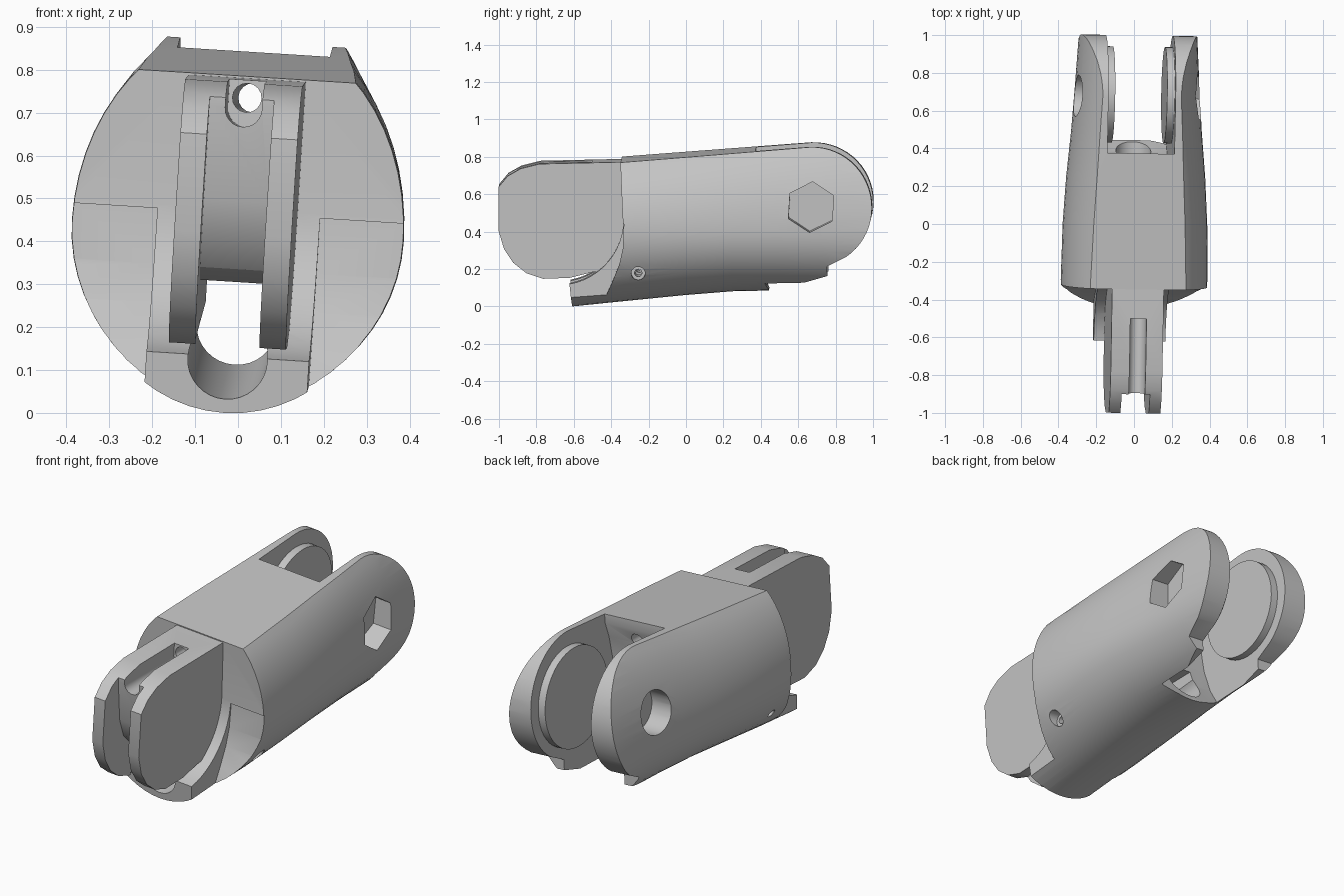
import bpy, bmesh, math
from mathutils import Matrix, Vector

if "Cube" in bpy.data.objects:
    bpy.data.objects.remove(bpy.data.objects["Cube"])

grey = bpy.data.materials.new("plain_grey")
grey.use_nodes = True
grey.diffuse_color = (0.56, 0.56, 0.56, 1)
grey.node_tree.nodes["Principled BSDF"].inputs["Base Color"].default_value = (0.56, 0.56, 0.56, 1)


def finish(bm, name):
    bm.normal_update()
    bmesh.ops.recalc_face_normals(bm, faces=bm.faces[:])
    bm.normal_update()
    if bm.calc_volume(signed=True) < 0:
        bmesh.ops.reverse_faces(bm, faces=bm.faces[:])
    mesh = bpy.data.meshes.new(name)
    bm.to_mesh(mesh)
    bm.free()
    mesh.materials.append(grey)
    obj = bpy.data.objects.new(name, mesh)
    bpy.context.collection.objects.link(obj)
    return obj


def loft(name, rings):
    bm = bmesh.new()
    loops = [[bm.verts.new(p) for p in ring] for ring in rings]
    n = len(loops[0])
    for a, b in zip(loops, loops[1:]):
        for i in range(n):
            bm.faces.new((a[i], a[(i + 1) % n], b[(i + 1) % n], b[i]))
    bm.faces.new(loops[0][::-1])
    bm.faces.new(loops[-1])
    return finish(bm, name)


def plate(name, profile, x0, x1):
    """Side profile (y, z) extruded across x."""
    return loft(name, [[(x, y, z) for y, z in profile] for x in (x0, x1)])


def rod(name, start, end, radius, sides=32):
    a, b = Vector(start), Vector(end)
    turn = (b - a).to_track_quat('Z', 'Y').to_matrix().to_4x4()
    bm = bmesh.new()
    bmesh.ops.create_cone(bm, cap_ends=True, segments=sides, radius1=radius, radius2=radius,
                          depth=(b - a).length, matrix=Matrix.Translation((a + b) / 2) @ turn)
    return finish(bm, name)


def arc(cy, cz, r, a0, a1, n):
    steps = [math.radians(a0 + (a1 - a0) * i / n) for i in range(n + 1)]
    return [(cy + r * math.cos(t), cz + r * math.sin(t)) for t in steps]


def combine(target, tool, operation):
    mod = target.modifiers.new(operation, 'BOOLEAN')
    mod.operation, mod.object, mod.solver = operation, tool, 'EXACT'
    bpy.context.view_layer.update()
    graph = bpy.context.evaluated_depsgraph_get()
    result = bpy.data.meshes.new_from_object(target.evaluated_get(graph))
    target.modifiers.clear()
    if result.polygons:
        target.data = result
    bpy.data.objects.remove(tool)


# Main body: egg-shaped tapered tube, wider at the front
stations = [(-0.64, 0.37, 0.0, 0.9), (-0.3, 0.388, 0.035, 0.91), (0.0, 0.383, 0.065, 0.93),
            (0.25, 0.368, 0.085, 0.95), (0.5, 0.345, 0.09, 0.98), (0.75, 0.328, 0.09, 1.0),
            (1.05, 0.31, 0.1, 1.0)]
rings = []
for y, half, low, high in stations:
    ring = []
    for i in range(56):
        t = math.tau * i / 56
        s = math.sin(t)
        ring.append((half * math.cos(t), y, 0.43 + s * (high - 0.43 if s > 0 else 0.43 - low)))
    rings.append(ring)
body = loft("finger_segment", rings)

# Side outline: flat top, rounded rear lobes, curved stop lip at the front
side = ([(-0.345, 0.79)] + arc(0.68, 0.55, 0.32, 92, -55, 24) +
        [(0.76, 0.235), (0.76, 0.18), (0.53, 0.11), (0.45, 0.05), (0.45, -0.1), (-0.595, -0.1)] +
        arc(-0.68, 0.48, 0.35, -80, 0, 12))
combine(body, plate("side_outline", side, -1, 1), 'INTERSECT')

# Trim the cheeks back beside the lip
trim = [(-1, -0.2), (-0.43, -0.2), (-0.42, 0.08), (-0.385, 0.16), (-0.35, 0.25), (-0.33, 0.34),
        (-0.325, 0.47), (-1, 0.47)]
for s in (-1, 1):
    combine(body, plate("cheek_trim", trim, s * 0.19, s * 0.8), 'DIFFERENCE')

# Front hinge tongue
tongue = [(-0.2, 0.79), (-0.345, 0.785), (-0.78, 0.775), (-0.88, 0.75), (-0.95, 0.71), (-1, 0.65),
          (-1, 0.42), (-0.97, 0.32), (-0.92, 0.245), (-0.85, 0.19), (-0.76, 0.16), (-0.62, 0.165),
          (-0.5, 0.195), (-0.2, 0.22)]
combine(body, plate("tongue", tongue, -0.137, 0.137), 'UNION')

# Gap between prongs, continuing as a tunnel to the rear
gap = [(-1.1, 0.95), (-0.91, 0.95), (-0.9, 0.72), (-0.87, 0.5), (-0.83, 0.4), (-0.77, 0.34),
       (-0.65, 0.31), (0.7, 0.31), (0.7, 0.21), (-0.5, 0.13), (-1.1, 0.13)]
combine(body, plate("prong_gap", gap, -0.075, 0.075), 'DIFFERENCE')
combine(body, rod("trough", (0, -0.75, 0.118), (0, 0.6, 0.222), 0.093), 'DIFFERENCE')

# Rear slot between the lobes
slot = [(1.2, 1.2), (0.375, 1.2), (0.375, 0.8), (0.35, 0.72), (0.33, 0.6), (0.325, 0.48),
        (0.34, 0.35), (0.38, 0.22), (0.445, 0.1), (0.445, -0.2), (1.2, -0.2)]
combine(body, plate("rear_slot", slot, -0.178, 0.178), 'DIFFERENCE')

# Cord groove in the tongue top and cord hole through the body
groove = arc(0.005, 0.715, 0.043, 180, 360, 12) + [(0.048, 0.95), (-0.038, 0.95)]
cutter = loft("cord_groove", [[(x, y, z) for x, z in groove] for y in (-1.1, -0.5)])
combine(body, cutter, 'DIFFERENCE')
combine(body, rod("cord_hole", (0.005, -0.7, 0.74), (0.005, 0.6, 0.74), 0.034, 16), 'DIFFERENCE')

# Hinge discs inside the lobes
for s in (-1, 1):
    disc = rod("hinge_disc", (s * 0.138, 0.685, 0.54), (s * 0.2, 0.685, 0.54), 0.255, 48)
    combine(body, disc, 'UNION')

# Hexagonal nut recess on one side, round bolt recess on the other
nut = [(0.675 + 0.135 * math.sin(math.tau * i / 6 + 0.06),
        0.555 + 0.135 * math.cos(math.tau * i / 6 + 0.06)) for i in range(6)]
combine(body, plate("nut_recess", nut, 0.22, 0.6), 'DIFFERENCE')
combine(body, rod("bolt_recess", (-0.22, 0.675, 0.55), (-0.6, 0.675, 0.55), 0.11), 'DIFFERENCE')

# Small cross pin hole with a wider mouth
combine(body, rod("pin_hole", (-0.6, -0.25, 0.2), (0.6, -0.25, 0.2), 0.02, 16), 'DIFFERENCE')
combine(body, rod("pin_mouth", (0.275, -0.25, 0.2), (0.6, -0.25, 0.2), 0.037, 20), 'DIFFERENCE')

# Slight roll and yaw, then rest on the ground
pivot = Matrix.Translation((0, 0, 0.42))
tilt = Matrix.Rotation(-0.016, 4, 'Z') @ Matrix.Rotation(0.063, 4, 'Y')
body.data.transform(pivot @ tilt @ pivot.inverted())
lows = [min(v.co[k] for v in body.data.vertices) for k in range(3)]
highs = [max(v.co[k] for v in body.data.vertices) for k in range(3)]
body.data.transform(Matrix.Translation((-(lows[0] + highs[0]) / 2, -(lows[1] + highs[1]) / 2, -lows[2])))

bpy.ops.object.select_all(action='DESELECT')
body.select_set(True)
bpy.context.view_layer.objects.active = body
bpy.ops.object.shade_smooth_by_angle(angle=math.radians(28))
